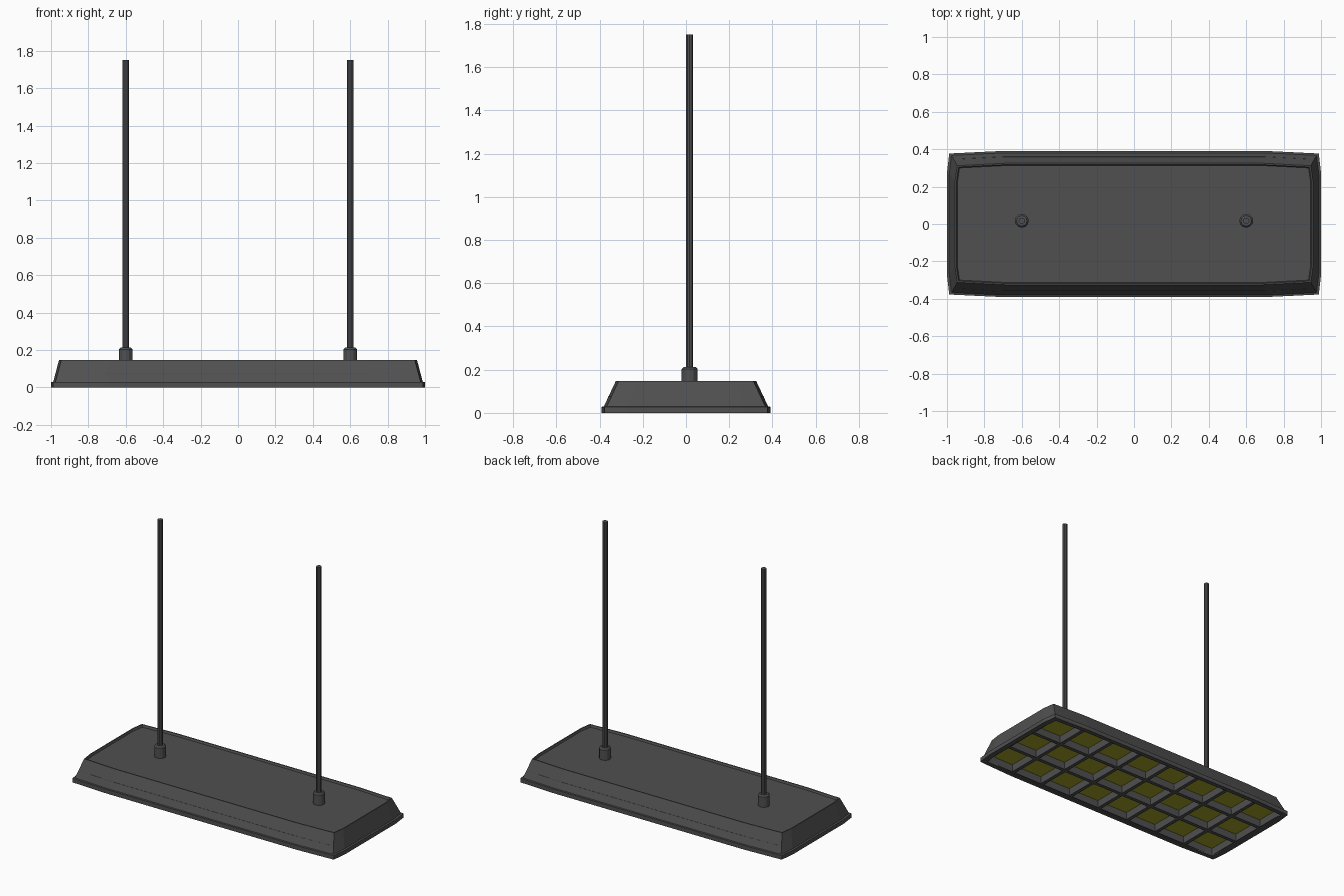
import bpy, bmesh, math
from mathutils import Matrix

if "Cube" in bpy.data.objects:
    bpy.data.objects.remove(bpy.data.objects["Cube"])


def material(name, color):
    m = bpy.data.materials.new(name)
    m.diffuse_color = color
    m.use_nodes = True
    m.node_tree.nodes["Principled BSDF"].inputs["Base Color"].default_value = m.diffuse_color
    return m


dark = material("dark_grey", (0.08, 0.08, 0.08, 1))
glow = material("yellow_lamp", (0.35, 0.35, 0.02, 1))


def finish(bm, name, mats, recalc=True):
    if recalc:
        bmesh.ops.recalc_face_normals(bm, faces=bm.faces)
    me = bpy.data.meshes.new(name)
    bm.to_mesh(me)
    bm.free()
    for m in mats:
        me.materials.append(m)
    ob = bpy.data.objects.new(name, me)
    bpy.context.collection.objects.link(ob)
    return ob


def outline(X, Y):
    # rectangle with slightly bowed sides
    q = [(X, 0.7 * Y), (X - 0.012, Y - 0.013), (0.72 * X, Y)]
    pts = q + [(-x, y) for x, y in reversed(q)]
    return pts + [(-x, -y) for x, y in pts]


def loft(name, rings):
    bm = bmesh.new()
    loops = [[bm.verts.new((x, y, z)) for x, y in outline(X, Y)] for X, Y, z in rings]
    n = len(loops[0])
    for a, b in zip(loops, loops[1:]):
        for i in range(n):
            j = (i + 1) % n
            bm.faces.new((a[i], a[j], b[j], b[i]))
    bm.faces.new(loops[0])
    bm.faces.new(loops[-1])
    return finish(bm, name, [dark])


# housing: underside cavity, rim, sloped sides, shallow recessed top
loft("housing", [
    (0.965, 0.36, 0.075), (0.965, 0.36, 0.0), (1.0, 0.39, 0.0), (1.0, 0.39, 0.028),
    (0.988, 0.38, 0.03), (0.957, 0.325, 0.147), (0.95, 0.318, 0.147), (0.945, 0.313, 0.133)])

# louvre grid with lamp panels at the back of each cell
COLS, ROWS = 8, 3
bm = bmesh.new()
bmesh.ops.create_grid(bm, x_segments=COLS, y_segments=ROWS, size=1,
                      matrix=Matrix.Translation((0, 0, 0.007)) @ Matrix.Diagonal((0.968, 0.363, 1, 1)))
bmesh.ops.reverse_faces(bm, faces=bm.faces[:])
cells = bm.faces[:]
bmesh.ops.inset_individual(bm, faces=cells, thickness=0.018)
bmesh.ops.inset_individual(bm, faces=cells, thickness=0.003)
for f in cells:
    f.material_index = 1
    for v in f.verts:
        v.co.z = 0.057
finish(bm, "louvre_grid", [dark, glow], recalc=False)


def lathe(name, x, y, profile, sides):
    bm = bmesh.new()
    loops = [[bm.verts.new((x + r * math.cos(math.tau * i / sides),
                            y + r * math.sin(math.tau * i / sides), z))
              for i in range(sides)] for r, z in profile]
    for a, b in zip(loops, loops[1:]):
        for i in range(sides):
            j = (i + 1) % sides
            bm.faces.new((a[i], a[j], b[j], b[i]))
    bm.faces.new(loops[0])
    bm.faces.new(loops[-1])
    return finish(bm, name, [dark])


# hanging rods and their collars
for side, x in (("left", -0.6), ("right", 0.6)):
    lathe(side + "_collar", x, 0.017, [(0.037, 0.13), (0.037, 0.203), (0.028, 0.213)], 12)
    lathe(side + "_rod", x, 0.017, [(0.017, 0.2), (0.017, 1.75)], 10)
